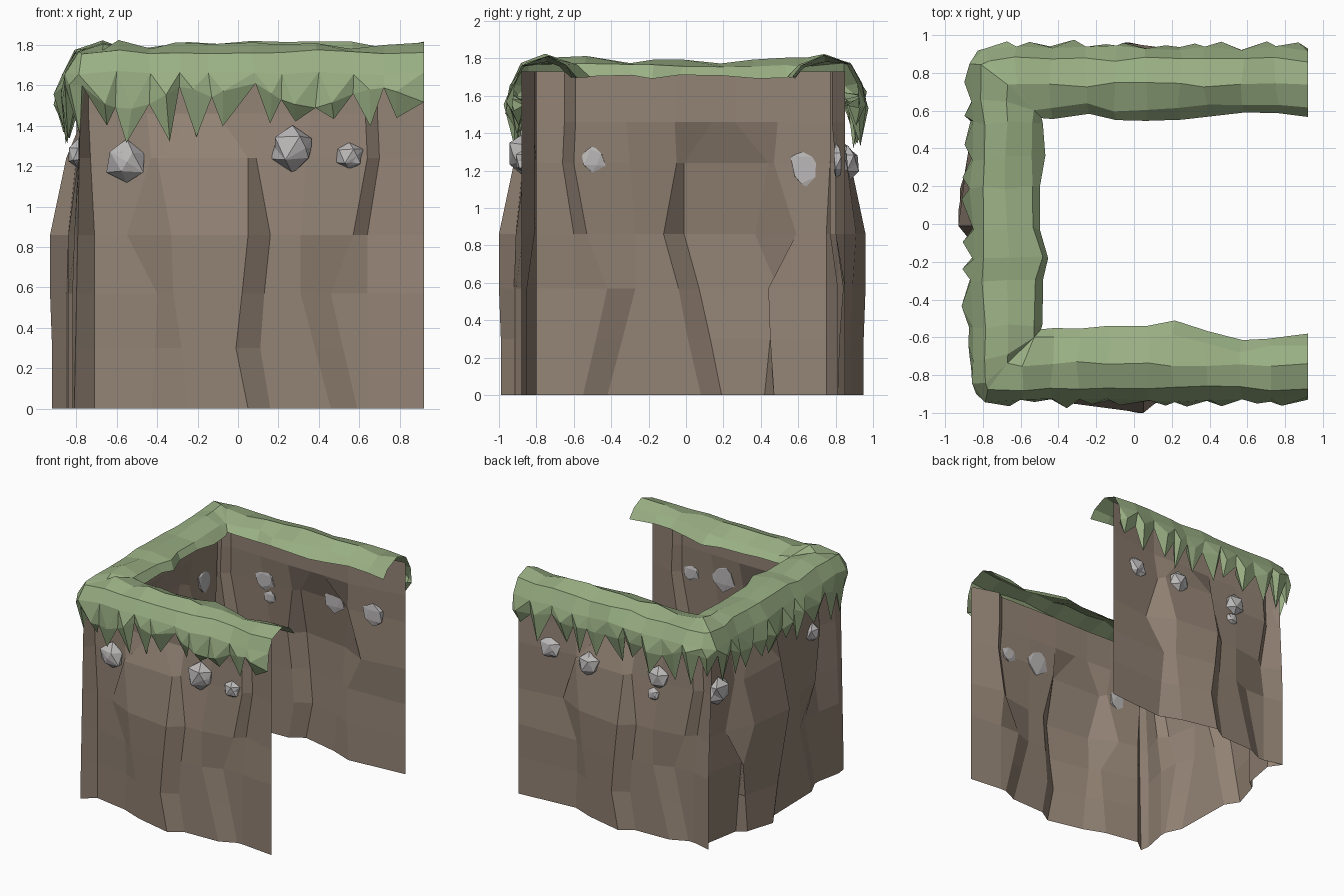
import bpy, bmesh, random
from mathutils import Vector

if "Cube" in bpy.data.objects:
    bpy.data.objects.remove(bpy.data.objects["Cube"])

random.seed(11)
rnd = random.uniform


def material(name, col):
    m = bpy.data.materials.new(name)
    m.diffuse_color = (*col, 1)
    m.use_nodes = True
    m.node_tree.nodes["Principled BSDF"].inputs["Base Color"].default_value = m.diffuse_color
    return m


EARTH = material("earth", (0.29, 0.225, 0.175))
GRASS = material("grass", (0.32, 0.43, 0.23))
STONE = material("stone", (0.50, 0.48, 0.48))


def finish(bm, name, mat):
    me = bpy.data.meshes.new(name)
    bm.to_mesh(me)
    bm.free()
    me.materials.append(mat)
    ob = bpy.data.objects.new(name, me)
    bpy.context.collection.objects.link(ob)
    return ob


def place(side, u, d, z):
    """u runs left to right seen from outside, d is the distance outwards."""
    if side == "back":
        return Vector((-u, d, z))
    if side == "left":
        return Vector((-d, -u, z))
    return Vector((u, -d, z))


# cliff wall: one ridge profile repeated on three sides, (u, d) at each level
LEVELS = (0, 0.3, 0.57, 0.86, 1.24, 1.46, 1.73)
RIDGES = (
    ((-.71, .80), (-.71, .80), (-.71, .80), (-.71, .80), (-.73, .80), (-.74, .80)),
    ((-.43, .85), (-.41, .86), (-.40, .88), (-.55, .84), (-.43, .84), (-.45, .82)),
    ((-.25, .92), (-.28, .92), (-.32, .93), (-.33, .95), (-.40, .90), (-.22, .83)),
    ((.05, .99), (-.01, .99), (.02, 1.0), (.05, 1.0), (.05, .92), (-.10, .83)),
    ((.16, .92), (.11, .92), (.13, .92), (.16, .91), (.09, .87), (.10, .83)),
    ((.46, .91), (.38, .91), (.31, .91), (.31, .91), (.34, .86), (.36, .84)),
    ((.59, .85), (.52, .85), (.46, .85), (.57, .87), (.64, .86), (.63, .85)),
    ((.64, .85), (.64, .85), (.64, .85), (.64, .81), (.70, .81), (.69, .81)),
    ((.80, .89), (.80, .89), (.80, .89), (.80, .88), (.80, .86), (.80, .85)),
)
bm = bmesh.new()
cols = []
for side, off in (("back", -.04), ("left", -.07), ("front", 0)):
    for i, ridge in enumerate(RIDGES):
        col = []
        for k, z in enumerate(LEVELS):
            u, d = ridge[min(k, 5)]
            if side == "back" and i == 0:
                u, d = -.92, .89
            if side == "front" and i == 8:
                u, d = .92, .88
            if side == "left":
                u -= .04 if i < 8 else 0
                if i in (3, 4) and k < 3:
                    u -= (.2, .08, .05)[k]
                if i == 2 and k < 3:
                    u -= .13
            col.append(bm.verts.new(place(side, u, d + off, z)))
        cols.append(col)
    if side == "left":
        # outer edge of the corner pillar
        cols.append([bm.verts.new((-.81 + .02 * z, -.88, z)) for z in LEVELS])
for a, b in zip(cols, cols[1:]):
    for k in range(len(LEVELS) - 1):
        bm.faces.new((a[k], b[k], b[k + 1], a[k + 1]))
finish(bm, "cliff_wall", EARTH)

# grass cap: cross-section swept round the U, with mitred corners
SECTION = ((.55, 1.70), (.60, 1.76), (.74, 1.785), (.87, 1.765), (.93, 1.66), (.93, 1.56))
# wavy inner lip: (u, distance) along each side
LIP = {"back": ((-.92, .56), (-.8, .59), (.13, .54), (.4, .65), (.6, .56)),
       "left": ((-.6, .55), (0, .56), (.2, .51), (.5, .62)),
       "front": ((-.55, .54), (-.2, .56), (.25, .52), (.53, .63), (.92, .585))}


def lip(side, u):
    pts = LIP[side]
    u = max(pts[0][0], min(u, pts[-1][0]))
    for (a, p), (b, q) in zip(pts, pts[1:]):
        if u <= b:
            return p + (q - p) * (u - a) / (b - a)


bm = bmesh.new()
rings = []
for side, lo, hi, n in (("back", -.92, .78, 11), ("left", -.84, .84, 11), ("front", -.78, .92, 11)):
    for i in range(n):
        u = lo + (hi - lo) * i / (n - 1)
        if 0 < i < n - 1:
            u += rnd(-.035, .035)
        corner = (side != "back" and i < 3) or (side != "front" and i > n - 4)
        ring = []
        for j, (d, z) in enumerate(SECTION):
            if j < 2 and not corner:
                d += lip(side, u) - .55
            v, e = u, d
            if side == "back":
                v = min(u, d - .07)
            elif side == "left":
                v, e = max(-d, min(d, u)), d - .07
            else:
                v = max(u, .07 - d)
            ring.append(bm.verts.new(place(side, v, e, z)))
        rings.append(ring)
for ring in rings:
    ring[-1].co.z += rnd(-.08, .05)
for a, b in zip(rings, rings[1:]):
    for j in range(4):
        bm.faces.new((a[j], a[j + 1], b[j + 1], b[j]))
    # hanging tuft between two stations
    g, h = a[5].co, b[5].co
    e = h - g
    out = Vector((e.y, -e.x, 0)).normalized()
    base = g.lerp(h, rnd(.3, .7))
    ridge = bm.verts.new(base + out * rnd(.015, .045))
    tip = bm.verts.new(Vector((base.x, base.y, rnd(1.31, 1.44))) - out * rnd(0, .04))
    root = bm.verts.new(base - out * .07)
    for f in ((a[4], a[5], ridge), (a[4], ridge, b[4]), (b[4], ridge, b[5]),
              (a[5], tip, ridge), (ridge, tip, b[5]), (a[5], root, tip), (root, b[5], tip)):
        bm.faces.new(f)
bmesh.ops.remove_doubles(bm, verts=bm.verts, dist=0.002)
for v in bm.verts:
    if v.co.x < .91:
        v.co.x += rnd(-.015, .015)
    v.co.y += rnd(-.015, .015)
    v.co.z += rnd(-.015, .04) if v.co.z > 1.78 else rnd(-.01, .012)
finish(bm, "grass_cap", GRASS)

# stones set in the wall, flattened at the back: side, u, d, z, radius
STONES = (("front", -.55, .83, 1.22, .11), ("front", .27, .86, 1.29, .125), ("front", .55, .86, 1.25, .075),
          ("left", -.66, .75, 1.22, .12), ("left", .50, .79, 1.26, .075),
          ("back", -.66, .80, 1.25, .10), ("back", -.27, .86, 1.24, .10),
          ("back", .33, .82, 1.27, .10), ("back", .29, .83, 1.13, .06))
for i, (side, u, d, z, r) in enumerate(STONES):
    bm = bmesh.new()
    bmesh.ops.create_icosphere(bm, subdivisions=1, radius=r)
    bmesh.ops.subdivide_edges(bm, edges=random.sample(bm.edges[:], 6), cuts=1)
    bmesh.ops.triangulate(bm, faces=bm.faces)
    for v in bm.verts:
        x, y, h = v.co * rnd(.85, 1.06)
        v.co = place(side, u + x, d + max(y * .75, -.01), z + h)
    bmesh.ops.recalc_face_normals(bm, faces=bm.faces)
    finish(bm, f"stone_{i + 1}", STONE)
